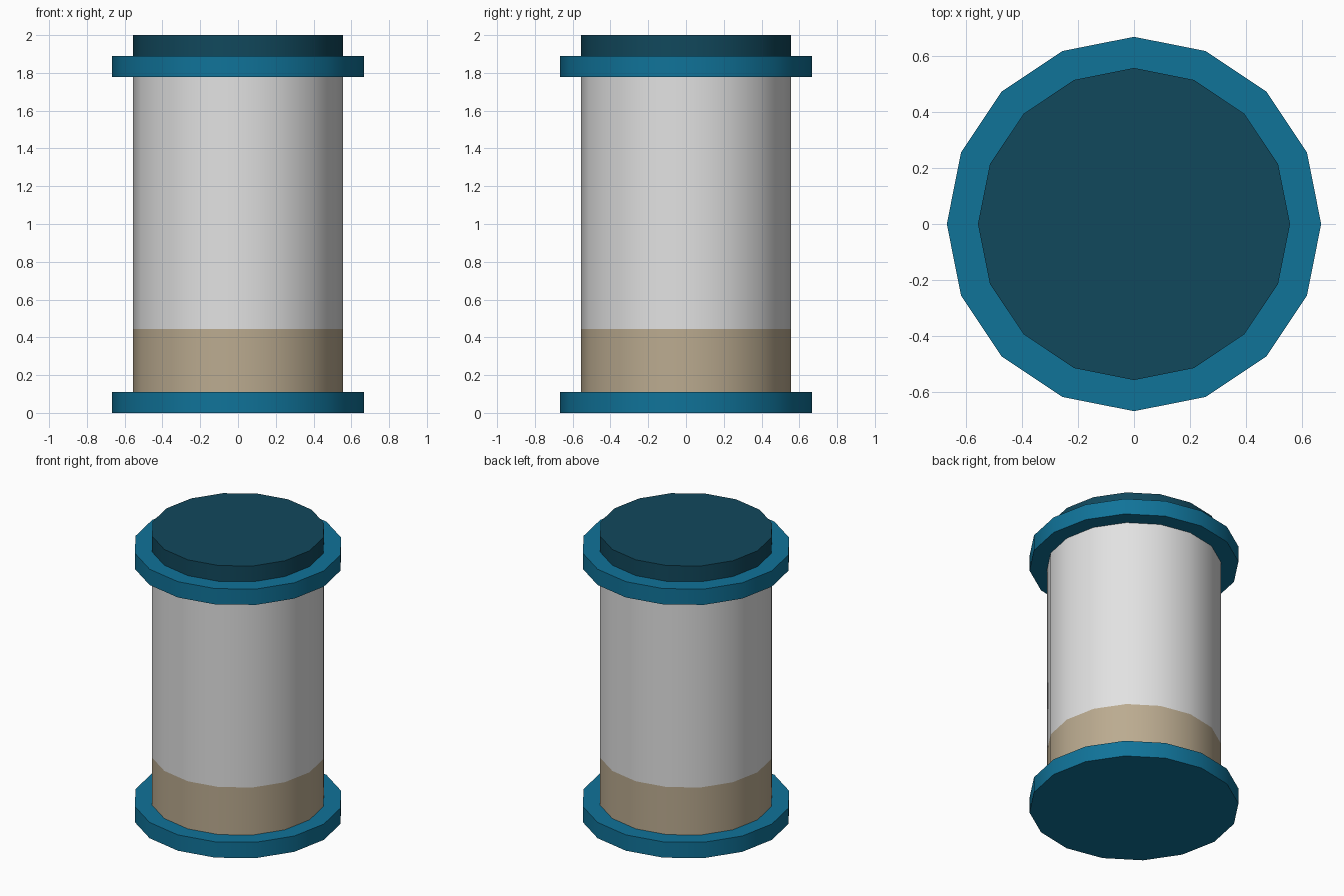
import bpy, bmesh, math

if "Cube" in bpy.data.objects:
    bpy.data.objects.remove(bpy.data.objects["Cube"])

SIDES = 16


def material(name, srgb):
    lin = [((c / 255 + 0.055) / 1.055) ** 2.4 for c in srgb]
    m = bpy.data.materials.new(name)
    m.diffuse_color = (*lin, 1)
    m.use_nodes = True
    m.node_tree.nodes["Principled BSDF"].inputs["Base Color"].default_value = m.diffuse_color
    return m


blue = material("rim blue", (16, 115, 153))
dark = material("dark teal", (17, 72, 92))
grey = material("light grey", (226, 226, 226))
tan = material("sand tan", (187, 171, 144))


def drum(name, radius, heights, mats):
    """Closed 16-sided cylinder; one material per height band."""
    bm = bmesh.new()
    rings = [[bm.verts.new((radius * math.cos(2 * math.pi * i / SIDES),
                            radius * math.sin(2 * math.pi * i / SIDES), z))
              for i in range(SIDES)] for z in heights]
    for k in range(len(rings) - 1):
        a, b = rings[k], rings[k + 1]
        for i in range(SIDES):
            j = (i + 1) % SIDES
            bm.faces.new((a[i], a[j], b[j], b[i])).material_index = k
    bm.faces.new(rings[0][::-1])
    bm.faces.new(rings[-1]).material_index = len(mats) - 1
    me = bpy.data.meshes.new(name)
    bm.to_mesh(me)
    bm.free()
    for m in mats:
        me.materials.append(m)
    ob = bpy.data.objects.new(name, me)
    bpy.context.collection.objects.link(ob)
    bpy.ops.object.select_all(action='DESELECT')
    ob.select_set(True)
    bpy.context.view_layer.objects.active = ob
    bpy.ops.object.shade_smooth_by_angle(angle=math.radians(30))
    return ob


# Bottom flange, two-tone body, top flange and lid
drum("bottom_flange", 0.667, [0, 0.111], [blue])
drum("body", 0.556, [0.111, 0.445, 1.778], [tan, grey])
drum("top_flange", 0.667, [1.778, 1.889], [blue])
drum("lid", 0.556, [1.889, 2.0], [dark])
